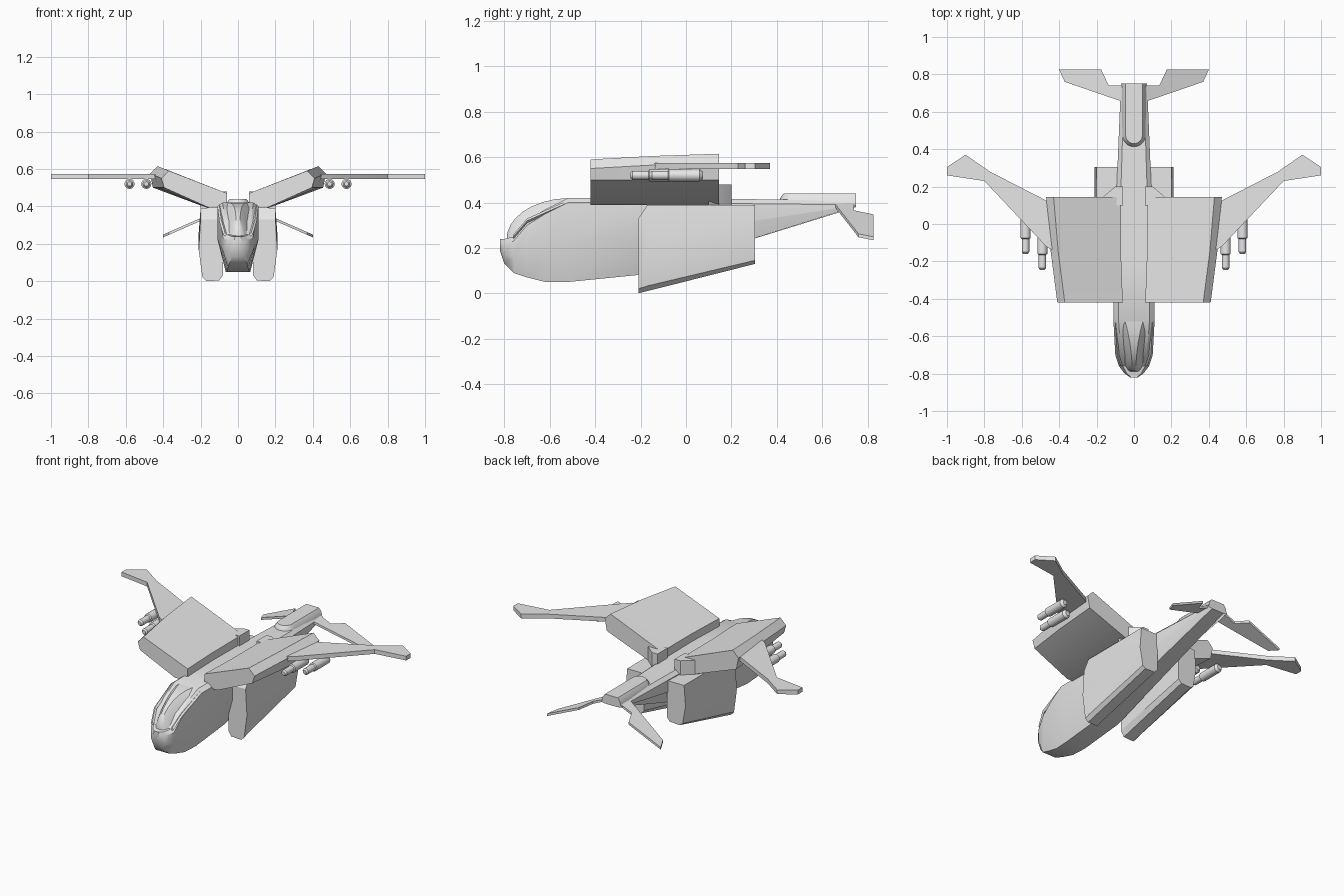
import bpy, bmesh
from math import cos, sin, pi, sqrt, radians

default_cube = bpy.data.objects.get("Cube")
if default_cube:
    bpy.data.objects.remove(default_cube)

hull = bpy.data.materials.new("hull grey")
hull.use_nodes = True
hull.diffuse_color = (.8, .8, .8, 1)
shader = hull.node_tree.nodes["Principled BSDF"]
shader.inputs["Base Color"].default_value = hull.diffuse_color


def loft(name, rings, mirror=False):
    """Skin closed rings of equal length and cap both ends."""
    bm = bmesh.new()
    loops = [[bm.verts.new(point) for point in ring] for ring in rings]
    for near, far in zip(loops, loops[1:]):
        for i in range(len(near)):
            bm.faces.new((near[i - 1], near[i], far[i], far[i - 1]))
    bm.faces.new(loops[0])
    bm.faces.new(loops[-1])
    bmesh.ops.recalc_face_normals(bm, faces=bm.faces)
    mesh = bpy.data.meshes.new(name)
    bm.to_mesh(mesh)
    bm.free()
    mesh.materials.append(hull)
    part = bpy.data.objects.new(name, mesh)
    bpy.context.collection.objects.link(part)
    bpy.ops.object.select_all(action="DESELECT")
    part.select_set(True)
    bpy.context.view_layer.objects.active = part
    bpy.ops.object.shade_smooth_by_angle(angle=radians(30))
    if mirror:
        modifier = part.modifiers.new("Mirror", "MIRROR")
        modifier.use_mirror_merge = False


def symmetric_ring(y, half_section):
    """Close a half cross-section across the centre line."""
    left = [(x, y, z) for x, z in half_section]
    right = [(-x, y, z) for x, z in reversed(half_section)]
    return left + right


def plate(name, outline, bottom, top, mirror=True):
    """Extrude a plan outline straight up."""
    loft(name, [[(x, y, z) for x, y in outline] for z in (bottom, top)], mirror)


# Fuselage: narrow flat keel, upright waist, chamfered deck edge
def fuselage_ring(y, keel, width, deck):
    sill = deck - .02
    middle = (keel + sill) / 2
    return symmetric_ring(y, [(width * .6, keel), (width, middle),
                              (width, sill), (width * .75, deck)])


fuselage_stations = [
    (-.82, .19, .02, .24),
    (-.8, .13, .05, .24),
    (-.76, .09, .08, .25),
    (-.7, .07, .09, .32),
    (-.62, .05, .1, .37),
    (-.52, .05, .11, .42),
    (-.22, .08, .11, .42),
    (.75, .38, .07, .41),
]
loft("fuselage", [fuselage_ring(*station) for station in fuselage_stations])


# Canopy: elliptical roof line rising from the nose, with sloping side panes
def canopy_ring(t):
    y = -.79 + .28 * t
    foot_width = .02 + .08 * sqrt(t)
    roof_width = .01 + .04 * t * t
    foot = .23 + .15 * t
    roof = .24 + .18 * sqrt(t * (2 - t))
    pane_width = (foot_width + roof_width) / 2
    pane_height = foot + (roof - foot) * .65
    return symmetric_ring(y, [(foot_width, foot), (pane_width, pane_height),
                              (roof_width, roof)])


canopy_steps = 8
loft("canopy", [canopy_ring((i / canopy_steps) ** 2) for i in range(canopy_steps + 1)])

# Raised frame bars along the canopy sills
bar = .01
sill_path = [(.07, -.76, .25), (.09, -.7, .32), (.1, -.52, .4)]
loft("canopy_sill", [[(x - bar, y, z), (x, y, z - bar), (x + bar, y, z), (x, y, z + bar)]
                     for x, y, z in sill_path], mirror=True)


# Tail fairing: round-fronted hump with a bevelled rim
def fairing_ring(width, front, z):
    angles = [pi * i / 12 for i in range(13)]
    nose = [(width * cos(a), front + width * (1 - sin(a)), z) for a in angles]
    return [(width, .75, z)] + nose + [(-width, .75, z)]


loft("tail_fairing", [fairing_ring(.065, .41, .4), fairing_ring(.06, .415, .42),
                      fairing_ring(.045, .43, .44)])


# Engine pods: one section stretched between a slanted keel and the top
def pod_ring(y, bottom, top):
    section = [(.08, .1), (.1, .01), (.17, 0), (.19, .06), (.21, .5), (.2, 1), (.08, 1)]
    return [(x, y, bottom + height * (top - bottom)) for x, height in section]


loft("engine_pod", [pod_ring(-.21, 0, .33), pod_ring(-.17, .01, .39),
                    pod_ring(.305, .13, .39)], mirror=True)


# Inner wings: thick rising slabs with a bevelled outer shoulder
def wing_ring(y, root, span, top):
    section = [(root, .39), (root, .47), (span - .04, top), (span, top - .04),
               (span - .015, .5), (root + .09, .39)]
    return [(x, y, z) for x, z in section]


loft("inner_wing", [wing_ring(-.42, .06, .41, .59), wing_ring(-.15, .07, .445, .605),
                    wing_ring(.145, .07, .47, .615)], mirror=True)

# Wedge behind each wing root
plate("wing_root_wedge", [(.06, .1), (.2, .1), (.16, .15), (.1, .2), (.06, .2)], .38, .48)

# Outer wings: thin, swept, with a hooked tip
outer_plan = [(.42, -.15), (.47, -.12), (.8, .23), (1, .26), (1, .305),
              (.9, .37), (.77, .28), (.42, .1)]
plate("outer_wing", outer_plan, .547, .574)

# Tail fins: thin and drooping toward the tips
fin_plan = [(.05, .65), (.37, .76), (.4, .825), (.175, .825), (.135, .74), (.05, .74)]
loft("tail_fin", [[(x, y, lift - .44 * x) for x, y in fin_plan]
                  for lift in (.41, .425)], mirror=True)


# Underwing missiles: slim forward tube and wider rear body
def missile_ring(x, y, radius):
    angles = [pi * i / 8 for i in range(16)]
    return [(x + radius * cos(a), y, .52 + radius * sin(a)) for a in angles]


missile_profile = [(0, .012), (.01, .02), (.08, .02), (.085, .027), (.22, .027), (.235, .015)]
for name, x, front in (("inner_missile", .49, -.245), ("outer_missile", .58, -.16)):
    loft(name, [missile_ring(x, front + along, radius)
                for along, radius in missile_profile], mirror=True)
